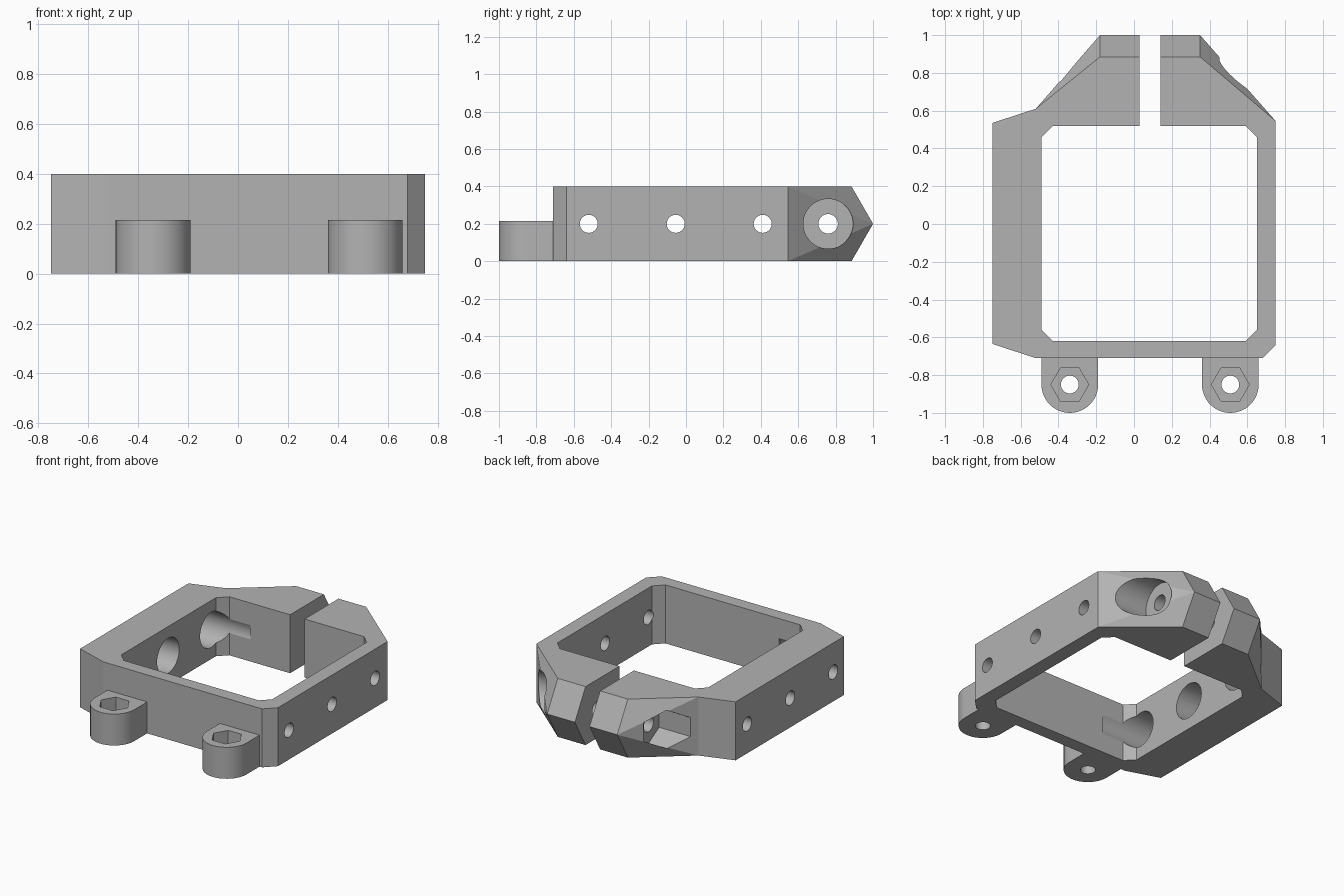
import bpy, bmesh
from math import cos, sin, pi, radians
from mathutils import Vector

if "Cube" in bpy.data.objects:
    bpy.data.objects.remove(bpy.data.objects["Cube"], do_unlink=True)

H = 0.4          # frame height
MID = H / 2      # axis height of all cross holes

grey = bpy.data.materials.new("plain grey")
grey.use_nodes = True
grey.diffuse_color = (0.45, 0.45, 0.45, 1)
grey.node_tree.nodes["Principled BSDF"].inputs["Base Color"].default_value = (0.45, 0.45, 0.45, 1)


def finish(bm, name):
    bmesh.ops.recalc_face_normals(bm, faces=bm.faces)
    mesh = bpy.data.meshes.new(name)
    bm.to_mesh(mesh)
    bm.free()
    mesh.materials.append(grey)
    obj = bpy.data.objects.new(name, mesh)
    bpy.context.scene.collection.objects.link(obj)
    return obj


def sweep(name, points, offset):
    """Solid from a flat outline pushed along an offset."""
    bm = bmesh.new()
    face = bm.faces.new([bm.verts.new(p) for p in points])
    result = bmesh.ops.extrude_face_region(bm, geom=[face], use_keep_orig=True)
    moved = [v for v in result["geom"] if isinstance(v, bmesh.types.BMVert)]
    bmesh.ops.translate(bm, verts=moved, vec=Vector(offset))
    return finish(bm, name)


def prism(name, outline, z0, z1):
    return sweep(name, [(x, y, z0) for x, y in outline], (0, 0, z1 - z0))


def circle(cx, cy, r, sides=48, start=0.0):
    return [(cx + r * cos(start + 2 * pi * i / sides),
             cy + r * sin(start + 2 * pi * i / sides)) for i in range(sides)]


def cross_bore(name, y, r, x0, x1, sides=48, start=0.0):
    """Bore along x at mid height."""
    ring = circle(y, MID, r, sides, start)
    return sweep(name, [(x0, a, b) for a, b in ring], (x1 - x0, 0, 0))


def combine(target, tool, operation):
    tool.hide_render = True
    mod = target.modifiers.new("join", "BOOLEAN")
    mod.operation = operation
    mod.solver = "EXACT"
    mod.object = tool
    bpy.context.view_layer.objects.active = target
    bpy.ops.object.modifier_apply(modifier=mod.name)
    bpy.data.objects.remove(tool, do_unlink=True)


# Main frame block
frame = prism("clamp_frame", [(-0.75, -0.635), (-0.52, -0.71), (0.68, -0.71), (0.75, -0.64),
                              (0.75, 0.545), (-0.52, 0.61), (-0.75, 0.535)], 0, H)

# Tapered clamp nose with a pointed back ridge
bm = bmesh.new()
for x, y in [(-0.52, 0.56), (-0.52, 0.61), (-0.18, 0.885), (0.35, 0.885), (0.75, 0.545), (0.7, 0.5)]:
    for z in (0, H):
        bm.verts.new((x, y, z))
for x in (-0.18, 0.35):
    bm.verts.new((x, 1.0, MID))
bmesh.ops.convex_hull(bm, input=bm.verts)
bmesh.ops.dissolve_limit(bm, angle_limit=radians(1), verts=bm.verts, edges=bm.edges)
combine(frame, finish(bm, "clamp_nose"), "UNION")

# Rounded mounting lugs
LUG_Y, LUG_R, LUG_TOP = -0.85, 0.15, 0.215
for lx in (-0.34, 0.51):
    arc = [(lx + LUG_R * cos(pi + pi * i / 24), LUG_Y + LUG_R * sin(pi + pi * i / 24)) for i in range(25)]
    lug = prism("lug", arc + [(lx + LUG_R, -0.67), (lx - LUG_R, -0.67)], 0, LUG_TOP)
    combine(frame, lug, "UNION")

# Chamfered central opening and clamp slot
l, r, f, b, c = -0.49, 0.65, -0.62, 0.52, 0.06
opening = [(l + c, f), (r - c, f), (r, f + c), (r, b - c), (r - c, b), (l + c, b), (l, b - c), (l, f + c)]
combine(frame, prism("opening", opening, -0.1, 0.5), "DIFFERENCE")
slot = [(0.03, 0.4), (0.14, 0.4), (0.14, 1.1), (0.03, 1.1)]
combine(frame, prism("slot", slot, -0.1, 0.5), "DIFFERENCE")

# Lug bolt holes with hexagonal nut pockets
for lx in (-0.34, 0.51):
    combine(frame, prism("bolt_hole", circle(lx, LUG_Y, 0.047), -0.1, 0.3), "DIFFERENCE")
    combine(frame, prism("nut_pocket", circle(lx, LUG_Y, 0.1, 6), 0.115, 0.3), "DIFFERENCE")

# Side screw holes, counterbored inside the thick wall
for y in (-0.52, -0.055, 0.41):
    combine(frame, cross_bore("counterbore", y, 0.12, -0.65, -0.27), "DIFFERENCE")
    combine(frame, cross_bore("screw_hole", y, 0.048, -0.9, 0.9), "DIFFERENCE")

# Clamp bolt: through hole, round head recess, hexagonal nut recess
combine(frame, cross_bore("head_recess", 0.76, 0.133, 0.43, 0.9), "DIFFERENCE")
combine(frame, cross_bore("nut_recess", 0.76, 0.13, -0.9, -0.25, 6, pi / 2), "DIFFERENCE")
combine(frame, cross_bore("clamp_bolt_hole", 0.76, 0.052, -0.9, 0.9), "DIFFERENCE")

# Smooth bores, crisp edges
bpy.ops.object.select_all(action="DESELECT")
frame.select_set(True)
bpy.context.view_layer.objects.active = frame
bpy.ops.object.shade_smooth_by_angle(angle=radians(15))
